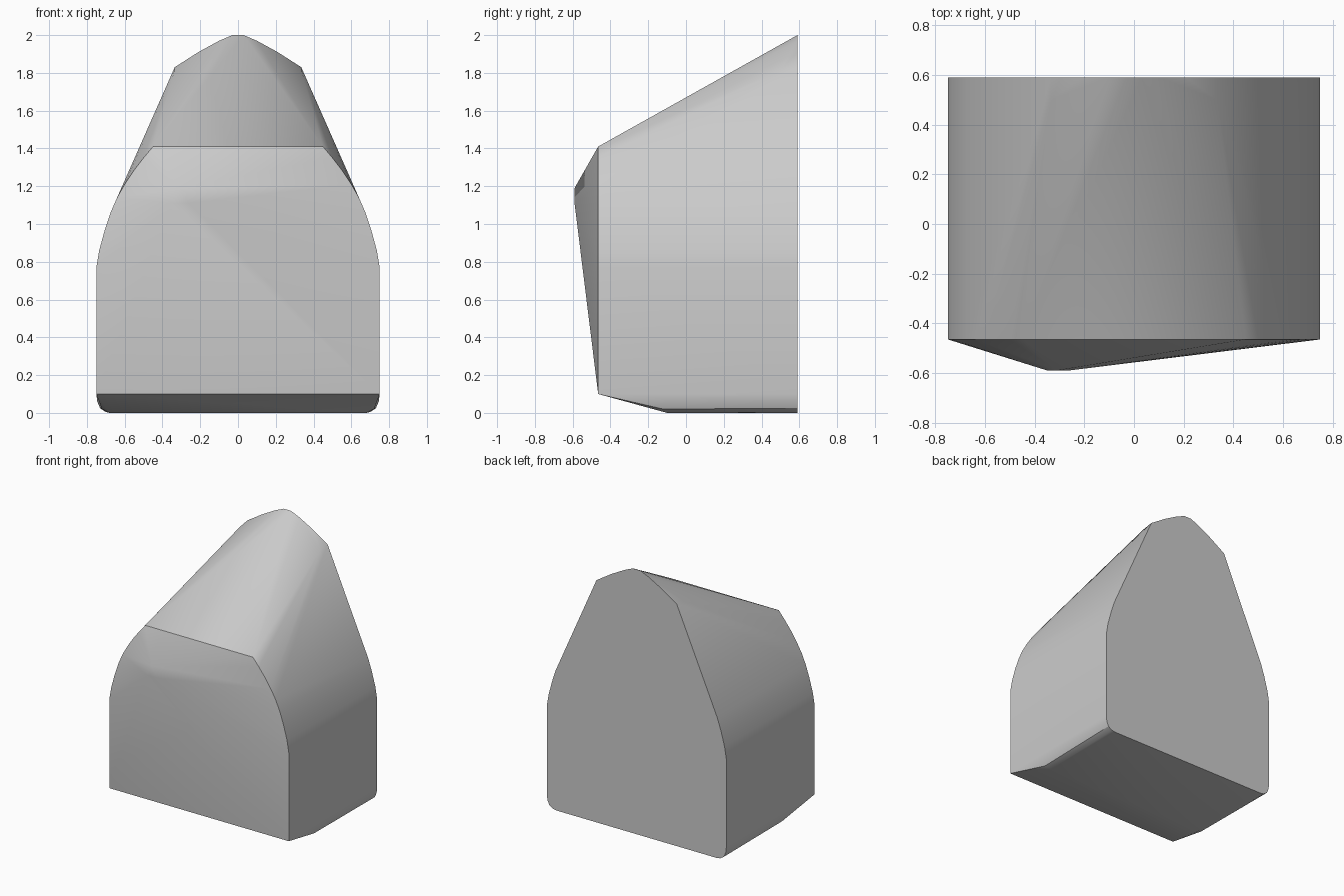
import bpy, bmesh, math

if "Cube" in bpy.data.objects:
    bpy.data.objects.remove(bpy.data.objects["Cube"], do_unlink=True)

FRONT, BACK = -0.465, 0.59

# Half outlines as (x, z)
shoulder = [(0.64, 1.14), (0.675, 1.06), (0.705, 0.97), (0.735, 0.86), (0.75, 0.77), (0.75, 0.1)]
face_rim = [(0.45, 1.41), (0.50, 1.35), (0.55, 1.285), (0.60, 1.21)] + shoulder
crown = [(0.03, 2.0), (0.10, 1.97), (0.21, 1.91), (0.335, 1.83)]
foot = [(0.745, 0.06), (0.73, 0.025), (0.70, 0.005), (0.67, 0.0)]

half = [(x, FRONT, z) for x, z in face_rim]
half += [(x, BACK, z) for x, z in crown + shoulder + foot]
half += [(0.335, 0.50, 1.815)]                       # crown corner
half += [(0.72, -0.12, 0.02), (0.68, -0.10, 0.0)]    # underside break
points = [(s * x, y, z) for x, y, z in half for s in (1, -1)]

# Off-centre blunt tip on the front
points += [(-0.31, -0.59, 1.19), (-0.35, -0.59, 1.11), (-0.26, -0.59, 1.11)]

bm = bmesh.new()
for p in points:
    bm.verts.new(p)
hull = bmesh.ops.convex_hull(bm, input=bm.verts)
loose = {e for e in hull["geom_interior"] + hull["geom_unused"] if isinstance(e, bmesh.types.BMVert)}
bmesh.ops.delete(bm, geom=list(loose), context="VERTS")
bmesh.ops.dissolve_limit(bm, angle_limit=math.radians(0.3), verts=bm.verts, edges=bm.edges)
bmesh.ops.recalc_face_normals(bm, faces=bm.faces)
mesh = bpy.data.meshes.new("faceted_block")
bm.to_mesh(mesh)
bm.free()

# Plain grey
grey = bpy.data.materials.new("light_grey")
grey.use_nodes = True
colour = (0.6, 0.6, 0.6, 1)
grey.diffuse_color = colour
grey.node_tree.nodes["Principled BSDF"].inputs["Base Color"].default_value = colour
mesh.materials.append(grey)

block = bpy.data.objects.new("faceted_block", mesh)
bpy.context.collection.objects.link(block)
bpy.context.view_layer.objects.active = block
block.select_set(True)
bpy.ops.object.shade_smooth_by_angle(angle=math.radians(30))
